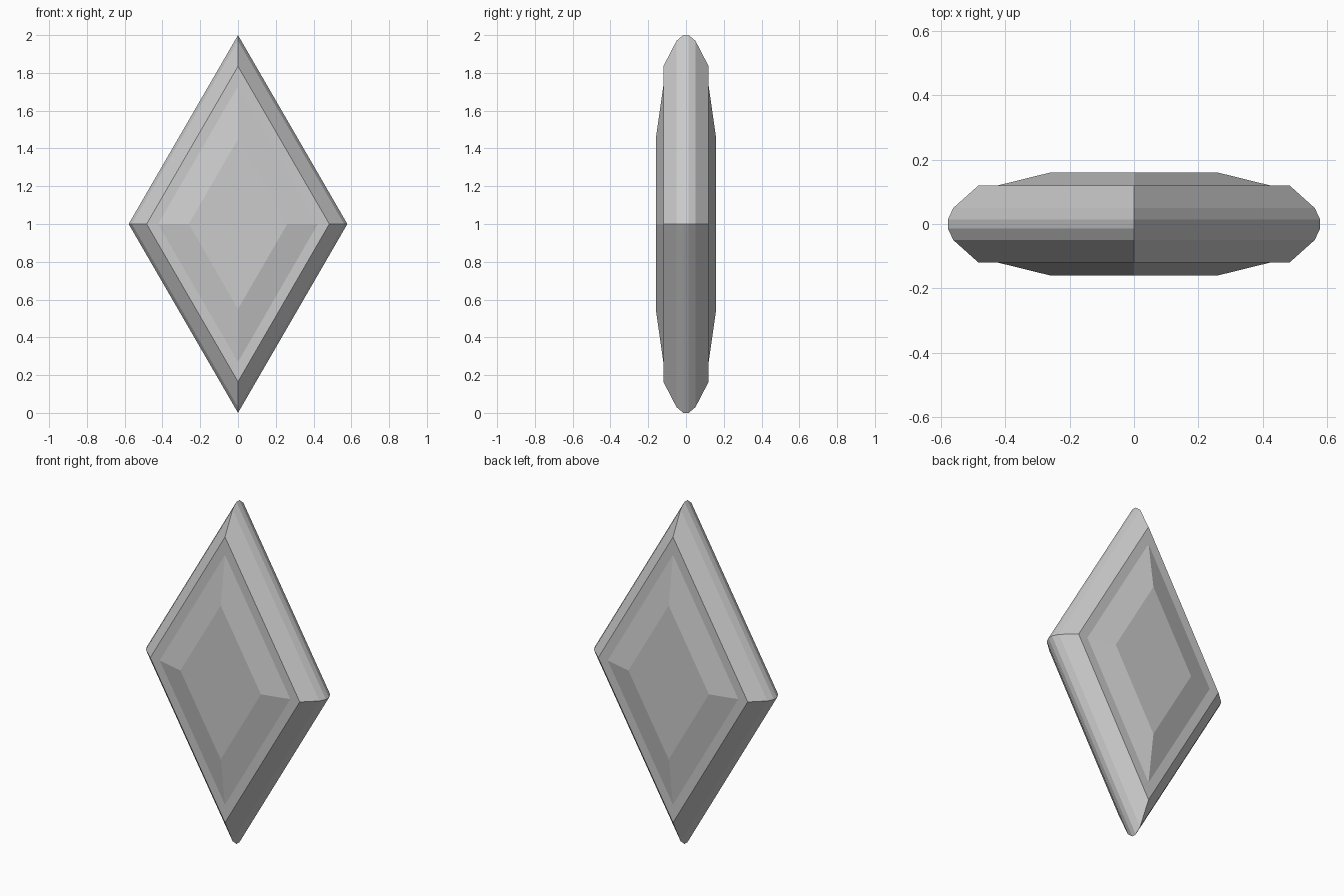
import bpy, bmesh

if "Cube" in bpy.data.objects:
    bpy.data.objects.remove(bpy.data.objects["Cube"])

RATIO = 0.579  # half width / half height of the rhombus


def rhombus_loft(name, rings, caps):
    """Skin rhombus rings given as (half height, y)."""
    bm = bmesh.new()
    loops = []
    for h, y in rings:
        w = h * RATIO
        pts = [(w, y, 1), (0, y, 1 + h), (-w, y, 1), (0, y, 1 - h)]
        loops.append([bm.verts.new(p) for p in pts])
    for a, b in zip(loops, loops[1:]):
        for i in range(4):
            j = (i + 1) % 4
            bm.faces.new((a[i], a[j], b[j], b[i]))
    if caps:
        bm.faces.new(loops[0])
        bm.faces.new(loops[-1])
    bmesh.ops.recalc_face_normals(bm, faces=bm.faces)
    mesh = bpy.data.meshes.new(name)
    bm.to_mesh(mesh)
    bm.free()
    ob = bpy.data.objects.new(name, mesh)
    bpy.context.collection.objects.link(ob)
    return ob


def mirrored(half):
    return [(h, -y) for h, y in half] + [(h, y) for h, y in reversed(half)]


# Rounded outer frame with a flat rim on both sides
frame = mirrored([(0.73, 0.12), (0.835, 0.12), (0.97, 0.05), (1.0, 0.014)])
rhombus_loft("frame", frame, False)

# Faceted gem set in the frame, raised at front and back
rhombus_loft("gem", mirrored([(0.45, 0.16), (0.73, 0.12)]), True)
